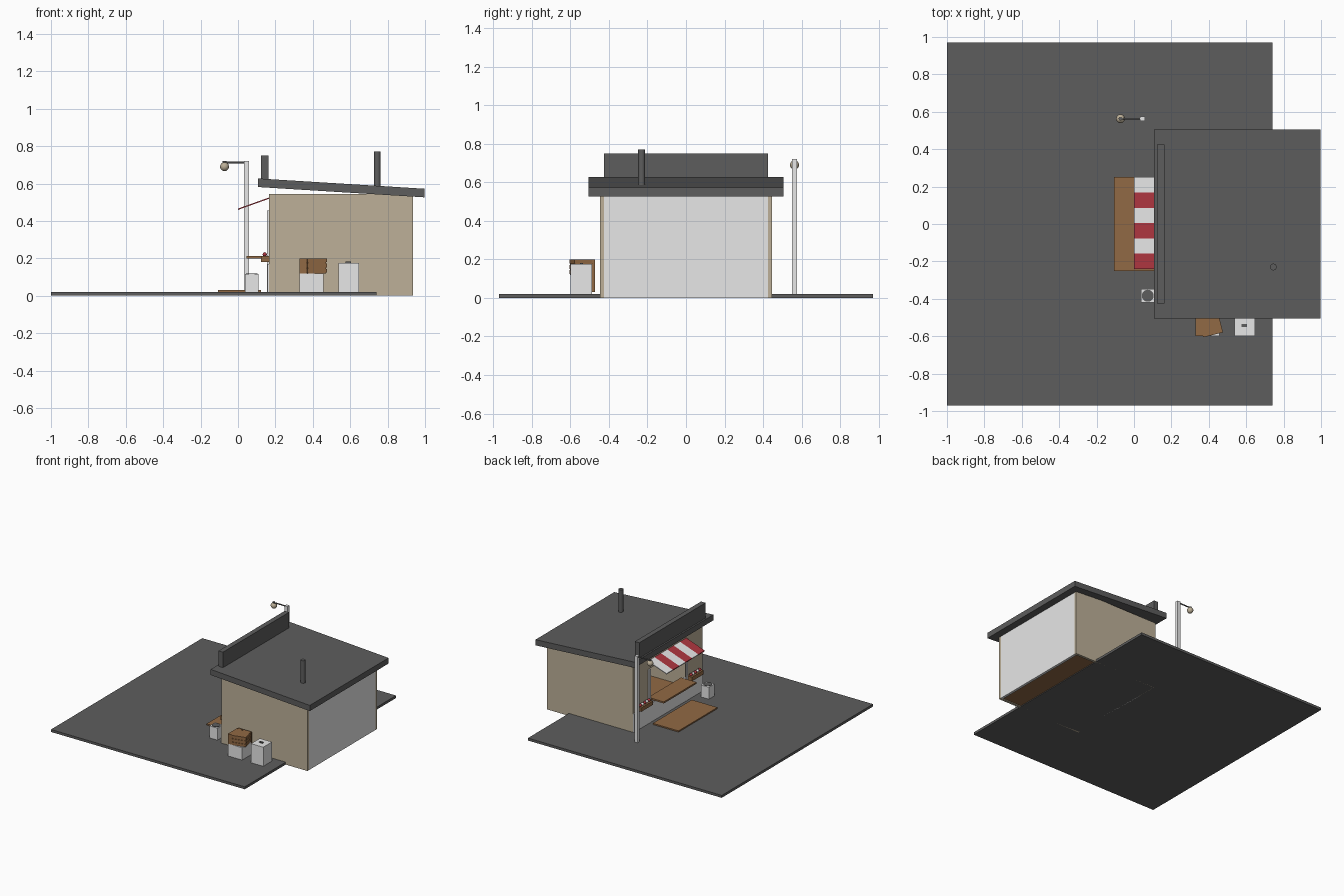
import bpy
import bmesh
from math import radians
from mathutils import Matrix

old = bpy.data.objects.get("Cube")
if old:
    bpy.data.objects.remove(old, do_unlink=True)


def material(name, r, g, b):
    m = bpy.data.materials.new(name)
    m.use_nodes = True
    m.diffuse_color = (r, g, b, 1)
    m.node_tree.nodes["Principled BSDF"].inputs["Base Color"].default_value = (r, g, b, 1)
    return m


DARK = material("dark grey", 0.11, 0.11, 0.11)
PALE = material("pale grey", 0.8, 0.8, 0.8)
TAN = material("tan plaster", 0.51, 0.436, 0.315)
WOOD = material("brown wood", 0.285, 0.142, 0.058)
RED = material("red", 0.42, 0.036, 0.05)


def finish(name, bm, mat):
    mesh = bpy.data.meshes.new(name)
    bmesh.ops.recalc_face_normals(bm, faces=bm.faces)
    bm.to_mesh(mesh)
    bm.free()
    mesh.materials.append(mat)
    ob = bpy.data.objects.new(name, mesh)
    bpy.context.collection.objects.link(ob)
    return ob


def box(name, mat, x, y, z, turn=0):
    """Box from (min, max) ranges, optionally turned about its vertical axis."""
    bm = bmesh.new()
    bmesh.ops.create_cube(bm, size=1)
    mid = [(a + b) / 2 for a, b in (x, y, z)]
    size = [b - a for a, b in (x, y, z)]
    bm.transform(Matrix.Translation(mid) @ Matrix.Rotation(radians(turn), 4, "Z")
                 @ Matrix.Diagonal((*size, 1)))
    return finish(name, bm, mat)


def slab(name, mat, start, end, thick, y):
    """Sloping slab: top edge runs from start to end in the xz plane."""
    bm = bmesh.new()
    (x0, z0), (x1, z1) = start, end
    profile = [(x0, z0), (x1, z1), (x1, z1 - thick), (x0, z0 - thick)]
    face = bm.faces.new([bm.verts.new((px, y[0], pz)) for px, pz in profile])
    moved = bmesh.ops.extrude_face_region(bm, geom=[face])["geom"]
    bmesh.ops.translate(bm, vec=(0, y[1] - y[0], 0),
                        verts=[v for v in moved if isinstance(v, bmesh.types.BMVert)])
    return finish(name, bm, mat)


def cylinder(name, mat, centre, radius, length, axis="Z", sides=20):
    bm = bmesh.new()
    bmesh.ops.create_cone(bm, cap_ends=True, segments=sides, radius1=radius,
                          radius2=radius, depth=length)
    if axis == "X":
        bm.transform(Matrix.Rotation(radians(90), 4, "Y"))
    bm.transform(Matrix.Translation(centre))
    for f in bm.faces:
        f.smooth = len(f.verts) == 4
    return finish(name, bm, mat)


def ball(name, mat, centre, radius, sides=10):
    bm = bmesh.new()
    bmesh.ops.create_uvsphere(bm, u_segments=sides, v_segments=sides // 2 + 1, radius=radius)
    bm.transform(Matrix.Translation(centre))
    for f in bm.faces:
        f.smooth = True
    return finish(name, bm, mat)


# Ground and hollow building
G = 0.02
T = 0.02
X0, X1, Y, TOP = 0.165, 0.935, 0.445, 0.545
box("ground", DARK, (-1, 0.74), (-0.97, 0.97), (0, G))
box("floor", WOOD, (X0 + T, X1 - T), (-Y + T, Y - T), (0.006, G + 0.006))
for side, s in (("left", 1), ("right", -1)):
    box(side + "_side_wall", TAN, (X0, X1), sorted((s * Y, s * (Y - T))), (0, TOP))
    box(side + "_shop_front_wall", TAN, (X0, X0 + T), sorted((s * 0.25, s * (Y - T))), (0, TOP))
    box(side + "_window_post", PALE, (0.155, X0), sorted((s * 0.23, s * 0.25)), (G, 0.455))
box("rear_wall", PALE, (X1 - T, X1), (T - Y, Y - T), (0, 0.53))
box("counter_wall", PALE, (X0, X0 + T), (-0.25, 0.25), (0, 0.2))
box("window_header", TAN, (X0, X0 + T), (-0.25, 0.25), (0.455, TOP))
box("lower_front_panel", PALE, (0.157, X0), (-Y, Y), (G, 0.17))

# Roof, sign board and chimney
slab("roof", DARK, (0.108, 0.627), (0.998, 0.572), 0.046, (-0.505, 0.505))
box("sign_board", DARK, (0.122, 0.162), (-0.425, 0.425), (0.6, 0.75))
cylinder("chimney", DARK, (0.745, -0.23, 0.675), 0.018, 0.19)

# Striped awning, shelf and step
STRIPE = 0.49 / 6
for i in range(6):
    y = -0.24 + i * STRIPE
    slab(f"awning_stripe_{i + 1}", PALE if i % 2 else RED, (0, 0.466), (X0, 0.525),
         0.007, (y, y + STRIPE))
box("serving_shelf", WOOD, (0.045, X0 + T), (-0.2, 0.22), (0.2, 0.213))
box("wooden_step", WOOD, (-0.108, 0.123), (-0.25, 0.25), (G, 0.03))

# Flower boxes
for side, s in (("left", 1), ("right", -1)):
    c = s * 0.325
    box(side + "_flower_box", WOOD, (0.122, X0), (c - 0.075, c + 0.075), (0.18, 0.212))
    for k in range(5):
        ball(f"{side}_flower_{k + 1}", PALE if k % 2 else RED,
             (0.143, c - 0.056 + k * 0.028, 0.221), 0.012)

# Street lamp
box("lamp_pole", PALE, (0.033, 0.059), (0.55, 0.576), (G, 0.72))
cylinder("lamp_arm", DARK, (-0.02, 0.563, 0.713), 0.005, 0.11, "X", 8)
cylinder("lamp_cap", DARK, (-0.072, 0.563, 0.711), 0.01, 0.016)
ball("lamp_globe", TAN, (-0.072, 0.563, 0.69), 0.024, 16)

# Rubbish bin with a round opening
box("bin", PALE, (0.037, 0.11), (-0.42, -0.347), (G, 0.117))
cylinder("bin_opening", DARK, (0.0735, -0.3835, 0.117), 0.032, 0.006)

# Storage boxes along the side wall
box("tall_cooler", PALE, (0.537, 0.647), (-0.6, -0.487), (G, 0.175))
box("cooler_handle", DARK, (0.575, 0.605), (-0.55, -0.535), (0.175, 0.182))
box("low_cooler", PALE, (0.33, 0.457), (-0.6, -0.487), (G, 0.12))
box("leaning_board", WOOD, (0.33, 0.457), (-0.487, -0.472), (0.03, 0.2))
box("small_crate", WOOD, (0.33, 0.37), (-0.6, -0.488), (0.12, 0.2))

# Slatted crate turned on top of the low cooler
crate = [box("crate_body", WOOD, (0.36, 0.46), (-0.59, -0.49), (0.12, 0.198), 14)]
for k in range(3):
    z = 0.123 + k * 0.028
    box(f"crate_slat_{k + 1}", WOOD, (0.356, 0.464), (-0.594, -0.486), (z, z + 0.021), 14)
